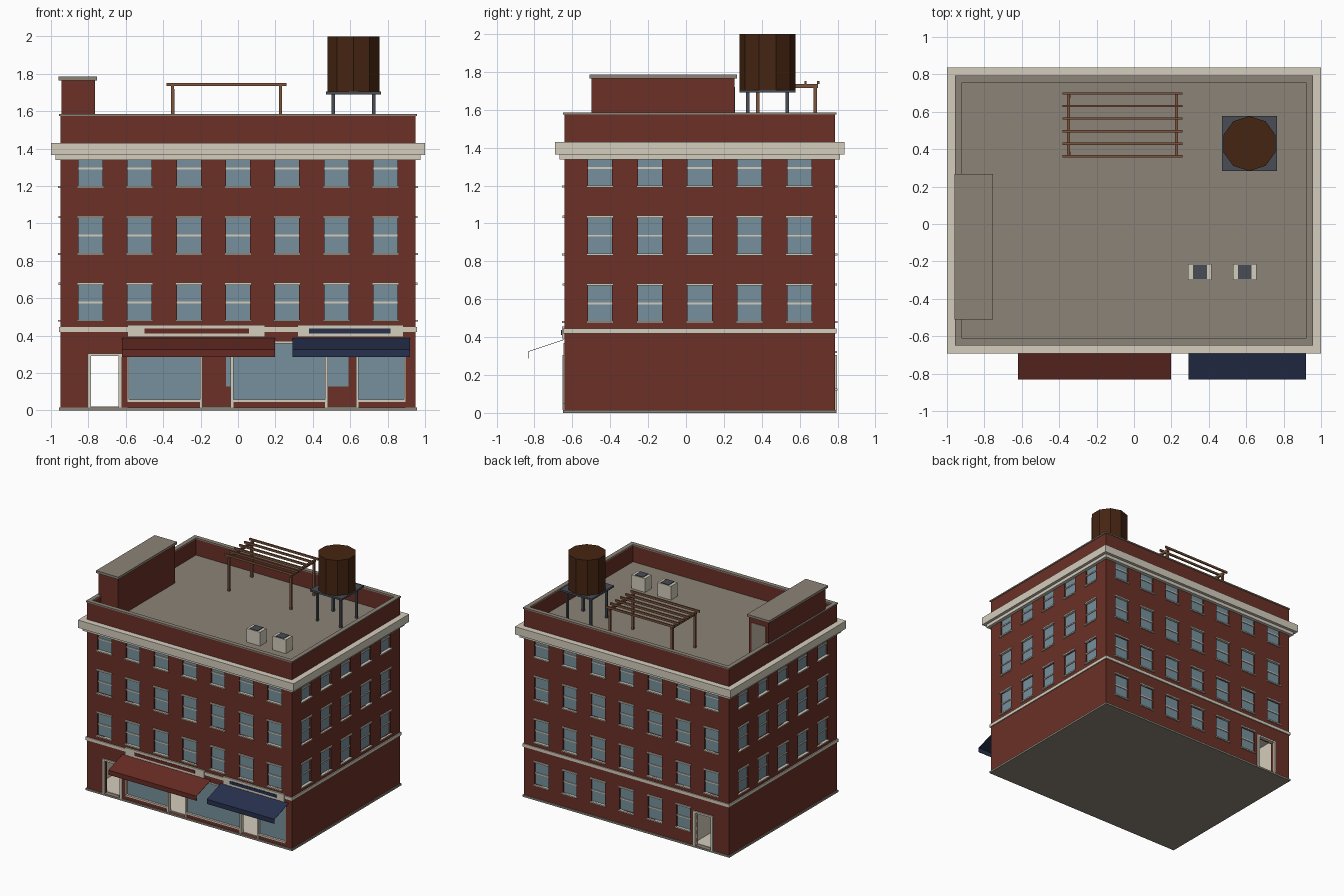
import bpy, bmesh, math
from mathutils import Matrix, Vector

if "Cube" in bpy.data.objects:
    bpy.data.objects.remove(bpy.data.objects["Cube"], do_unlink=True)


def material(name, *rgb):
    m = bpy.data.materials.new(name)
    m.use_nodes = True
    m.diffuse_color = (*rgb, 1)
    m.node_tree.nodes["Principled BSDF"].inputs["Base Color"].default_value = (*rgb, 1)
    return m


BRICK = material("brick red", .145, .03, .02)
CREAM = material("cream stone", .66, .61, .51)
ROOF = material("warm grey", .265, .23, .185)
GLASS = material("blue grey glass", .18, .28, .335)
NAVY = material("navy cloth", .02, .03, .075)
CLOTH = material("dark red cloth", .13, .024, .017)
TANKWOOD = material("dark wood", .06, .018, .006)
WOOD = material("brown wood", .2, .09, .045)
SLATE = material("slate metal", .065, .075, .09)

# Overall wall extents: half width, half depth, depth centre, thickness
HX, HY, CY, T = .95, .715, .0725, .028
TOP, DECK = 1.575, 1.44


def make(name, bm, mat):
    bmesh.ops.recalc_face_normals(bm, faces=bm.faces)
    me = bpy.data.meshes.new(name)
    bm.to_mesh(me)
    bm.free()
    me.materials.append(mat)
    ob = bpy.data.objects.new(name, me)
    bpy.context.collection.objects.link(ob)
    return ob


def boxes(name, mat, items):
    """One object from boxes given as (x0, x1, y0, y1, z0, z1)."""
    bm = bmesh.new()
    for x0, x1, y0, y1, z0, z1 in items:
        mid = Vector((x0 + x1, y0 + y1, z0 + z1)) / 2
        size = (abs(x1 - x0), abs(y1 - y0), abs(z1 - z0), 1)
        bmesh.ops.create_cube(bm, size=1, matrix=Matrix.Translation(mid) @ Matrix.Diagonal(size))
    return make(name, bm, mat)


def on_wall(side, u0, u1, d0, d1, z0, z1):
    """Box on a wall: u runs along it, d points outward from its face."""
    if side == "front":
        return u0, u1, CY - HY - d1, CY - HY - d0, z0, z1
    if side == "back":
        return u0, u1, CY + HY + d0, CY + HY + d1, z0, z1
    if side == "left":
        return HX + d0, HX + d1, CY + u0, CY + u1, z0, z1
    return -HX - d1, -HX - d0, CY + u0, CY + u1, z0, z1


def slab(grow, z0, z1):
    return -HX - grow, HX + grow, CY - HY - grow, CY + HY + grow, z0, z1


def ring(name, mat, out, inn, z0, z1):
    ax, ay, bx, by = HX + out, HY + out, HX - inn, HY - inn
    boxes(name, mat, [(-ax, ax, CY - ay, CY - by, z0, z1), (-ax, ax, CY + by, CY + ay, z0, z1),
                      (-ax, -bx, CY - by, CY + by, z0, z1), (bx, ax, CY - by, CY + by, z0, z1)])


# Walls with recessed sash windows and doorways
WIN_W, WIN_H, STEP = .064, .187, .263
FLOORS = [.485, .842, 1.2]
DOOR = (-.785, -.64)
for side in ("front", "back", "left", "right"):
    long = side in ("front", "back")
    n = 3 if long else 2
    spots = [(k * STEP, z) for z in FLOORS for k in range(-n, n + 1)]
    if side == "back":
        spots += [(k * STEP, .128) for k in range(-2, 4)]
    holes = [on_wall(side, u - WIN_W, u + WIN_W, -.1, .1, z, z + WIN_H) for u, z in spots]
    if long:
        holes.append(on_wall(side, *DOOR, -.1, .1, .016, .29))
    if side == "front":
        holes.append(on_wall(side, -.59, .895, -.1, .1, .016, .36))
    half = HX if long else HY - T
    wall = boxes(side + "_wall", BRICK, [on_wall(side, -half, half, -T, 0, .01, TOP)])
    cutter = boxes(side + "_cutter", BRICK, holes)
    cutter.hide_render = True
    cutter.hide_viewport = True
    mod = wall.modifiers.new("openings", "BOOLEAN")
    mod.object = cutter
    mod.solver = "EXACT"

    boxes(side + "_panes", GLASS, [on_wall(side, u - WIN_W, u + WIN_W, -.02, -.012, z, z + WIN_H)
                                   for u, z in spots])
    trim = []
    for u, z in spots:
        trim += [on_wall(side, u - .072, u + .072, -.01, .009, z + WIN_H, z + WIN_H + .012),
                 on_wall(side, u - .072, u + .072, -.012, .012, z - .01, z),
                 on_wall(side, u - WIN_W, u + WIN_W, -.013, -.005, z + .088, z + .098)]
    boxes(side + "_window_trim", CREAM, trim)
    if long:
        boxes(side + "_door_frame", CREAM, [
            on_wall(side, DOOR[0] - .02, DOOR[0], -T, .01, .015, .305),
            on_wall(side, DOOR[1], DOOR[1] + .02, -T, .01, .015, .305),
            on_wall(side, *DOOR, -T, .01, .29, .305)])

# Shopfront: panes, brick risers, stone sills and posts
bays = [(-.59, -.2), (-.025, .467), (.645, .895)]
boxes("shop_panes", GLASS, [on_wall("front", a, b, -.02, -.012, .05, .36) for a, b in bays])
boxes("shop_risers", BRICK, [on_wall("front", a, b, -T, -.001, .015, .046) for a, b in bays])
boxes("shop_sills", CREAM, [on_wall("front", a, b, -T, .006, .046, .058) for a, b in bays])
boxes("shop_posts", CREAM,
      [on_wall("front", u - .007, u + .007, -T, .005, .015, .36)
       for u in (-.197, -.032, .473, .638)]
      + [on_wall("front", u - .004, u + .004, -T, .003, .05, .36) for u in (-.588, .892)]
      + [on_wall("front", -.59, .895, -T, .004, .358, .37)])

# Ground floor interior: floor, ceiling and hallway linings
boxes("plinth", ROOF, [slab(.008, 0, .016)])
boxes("interior_floor", CREAM, [slab(-T, .016, .02)])
boxes("interior_ceiling", CREAM, [slab(-T, .43, .45)])
y0, y1 = CY - HY + T, CY + HY - T
boxes("hallway_walls", CREAM, [(-.61, -.6, y0, y1, .02, .43),
                               (-HX + T, -HX + T + .004, y0, y1, .02, .43)])

# Stone bands, cornice, parapet coping and roof deck
ring("belt_course", CREAM, .008, T, .42, .446)
ring("cornice_lower", CREAM, .025, .005, 1.338, 1.365)
ring("cornice_upper", CREAM, .05, .005, 1.365, 1.43)
ring("parapet_coping", ROOF, .006, T + .002, TOP, TOP + .011)
boxes("roof_deck", ROOF, [slab(-T, 1.4, DECK)])


# Shop signs and awnings
def shop(name, sign, strip, span, mat):
    boxes(name + "_sign_board", CREAM, [on_wall("front", *sign, 0, .012, .393, .457)])
    boxes(name + "_sign_strip", mat, [on_wall("front", *strip, .012, .016, .412, .437)])
    bm = bmesh.new()
    profile = [(-.643, .387), (-.829, .325), (-.829, .287)]
    rows = [[bm.verts.new((x, y, z)) for x in span] for y, z in profile]
    for a, b in zip(rows, rows[1:]):
        bm.faces.new((a[0], b[0], b[1], a[1]))
    awning = make(name + "_awning", bm, mat)
    mod = awning.modifiers.new("thickness", "SOLIDIFY")
    mod.thickness = .003
    mod.offset = 0


shop("left_hand_shop", (-.59, .145), (-.5, .06), (-.62, .197), CLOTH)
shop("right_hand_shop", (.317, .885), (.38, .815), (.292, .92), NAVY)

# Stair bulkhead on the roof
boxes("bulkhead_walls", BRICK, [(-.944, -.765, -.5, .255, DECK, 1.767)])
boxes("bulkhead_roof", ROOF, [(-.96, -.753, -.51, .268, 1.765, 1.785)])
boxes("bulkhead_door", ROOF, [(-.92, -.79, .25, .259, DECK, 1.72)])

# Water tank on its stand
TX, TY = .617, .43
bm = bmesh.new()
bmesh.ops.create_cone(bm, cap_ends=True, segments=10, radius1=.147, radius2=.147, depth=.295,
                      matrix=Matrix.Translation((TX, TY, 1.8525)) @ Matrix.Rotation(math.pi / 2, 4, "Z")
                      @ Matrix.Rotation(math.pi / 2, 4, "Z"))
make("water_tank", bm, TANKWOOD)
corners = [(sx, sy) for sx in (-1, 1) for sy in (-1, 1)]
boxes("tank_platform", SLATE, [(TX - .147, TX + .147, TY - .147, TY + .147, 1.69, 1.705)])
boxes("tank_legs", SLATE, [(TX + .108 * sx - .009, TX + .108 * sx + .009,
                            TY + .105 * sy - .009, TY + .105 * sy + .009, DECK, 1.69)
                           for sx, sy in corners])

# Pergola: posts, side beams and slats
PX, PY = -.061, .53
boxes("pergola_posts", WOOD, [(PX + .288 * sx - .009, PX + .288 * sx + .009,
                               PY + .152 * sy - .009, PY + .152 * sy + .009, DECK, 1.72)
                              for sx, sy in corners])
boxes("pergola_beams", WOOD, [(PX + .288 * s - .008, PX + .288 * s + .008,
                               PY - .168, PY + .168, 1.715, 1.737) for s in (-1, 1)])
boxes("pergola_slats", WOOD, [(PX - .32, PX + .32, PY + y - .006, PY + y + .006, 1.735, 1.752)
                              for y in [-.168 + .0672 * i for i in range(6)]])

# Rooftop air units with dark grilles
for i, x in enumerate((.352, .592)):
    boxes("air_unit_%d" % (i + 1), CREAM, [(x - .062, x + .062, -.3, -.215, DECK, 1.555)])
    boxes("air_grille_%d" % (i + 1), SLATE, [(x - .037, x + .037, -.295, -.22, 1.553, 1.56)])
